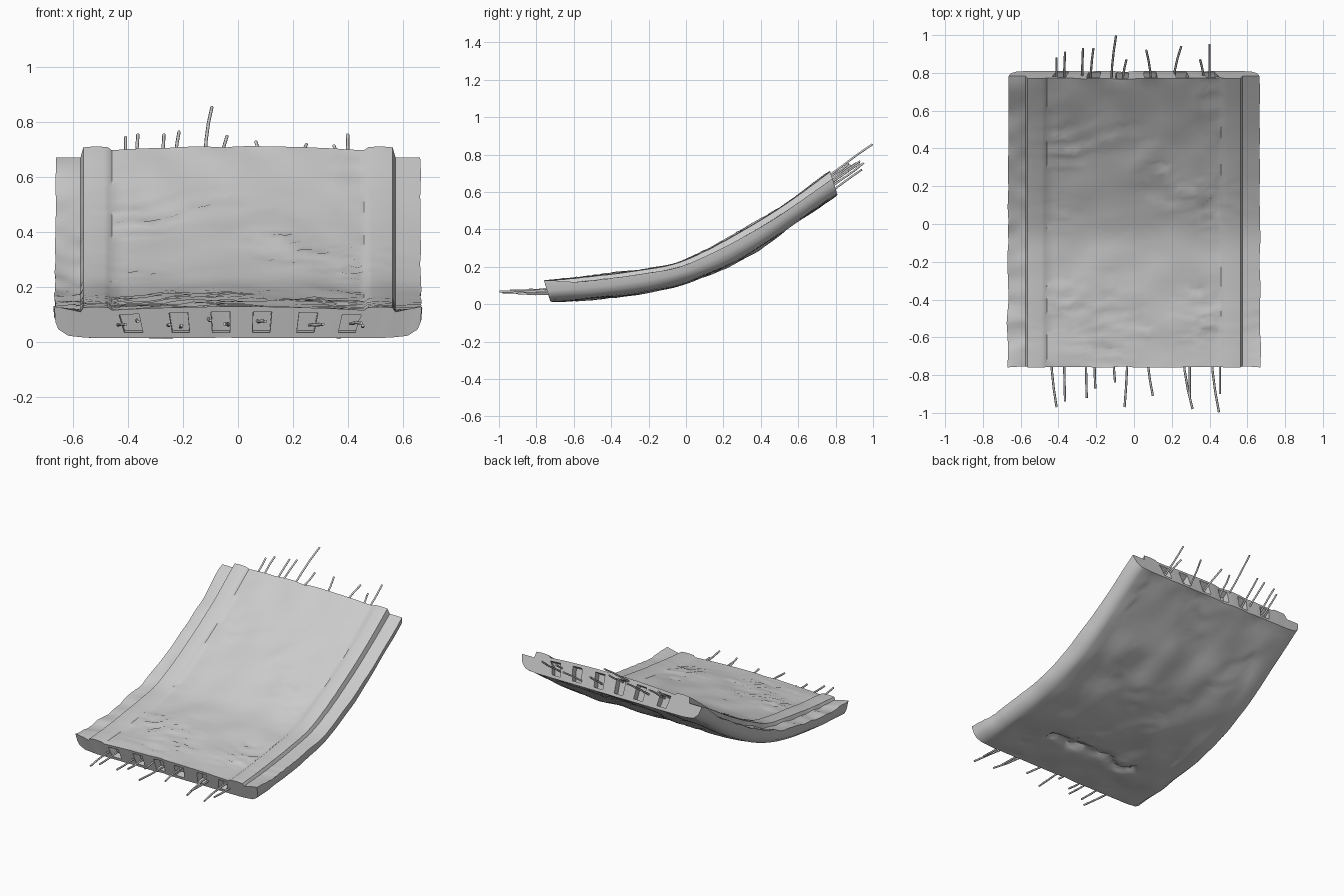
import bpy, bmesh, math, random
from mathutils import Vector, noise

if "Cube" in bpy.data.objects:
    bpy.data.objects.remove(bpy.data.objects["Cube"])

random.seed(4)

# Lengthwise profile: (bottom y, bottom z, top y, top z) from front to back
PATH = [(-.725, .014, -.76, .128), (-.56, .024, -.59, .142), (-.4, .038, -.425, .162),
        (-.2, .067, -.235, .187), (0, .116, -.05, .222), (.2, .192, .137, .308),
        (.4, .303, .33, .412), (.6, .443, .53, .537), (.81, .585, .77, .713)]
HOLES = [-.40, -.22, -.065, .09, .26, .42]
ROWS = 64


def path(t):
    """Smooth interpolation along the slab, returns bottom and top point (y, z)."""
    f = min(max(t, 0), 1) * (len(PATH) - 1)
    i = min(int(f), len(PATH) - 2)
    u = f - i
    a, b = PATH[i], PATH[i + 1]
    p = PATH[i - 1] if i else [2 * m - n for m, n in zip(a, b)]
    q = PATH[i + 2] if i + 2 < len(PATH) else [2 * n - m for m, n in zip(a, b)]
    return [.5 * (2 * a[k] + (b[k] - p[k]) * u + (2 * p[k] - 5 * a[k] + 4 * b[k] - q[k]) * u * u
                  + (3 * a[k] - p[k] - 3 * b[k] + q[k]) * u ** 3) for k in range(4)]


def point(x, t, h):
    b = path(t)
    return Vector((x, b[0] + (b[2] - b[0]) * h, b[1] + (b[3] - b[1]) * h))


def top_height(x, t):
    """Deck with a slight crown, soft curbs and lower outer ledges."""
    a = abs(x)
    if a < .466:
        return 1 - .12 * (a / .47) ** 2
    if a < .568:
        return .96 + .03 * math.sin((a - .466) / .102 * math.pi)
    ledge = .80 - .12 * max(0, t - .4) / .6
    return ledge + max(0, 1 - t * 8) * .2 * min(1, (a - .56) / .1)


def n3(x, y, s, seed):
    return noise.noise(Vector((x * s, y * s, seed)))


# Stations across the slab, including the cell edges
half = [.460, .474, .49, .52, .55, .564, .574, .60, .64, .664]
xs = sorted([-v for v in half] + half
            + [c + d for c in HOLES for d in (-.055, -.02, .02, .055) if abs(c + d) < .455]
            + [-.31, .175, .345])
xs = [x for i, x in enumerate(xs) if i == 0 or x - xs[i - 1] > .004]
n = len(xs)

# Slab: each row is one closed ring of top, sides and rounded underside
bm = bmesh.new()
rings = []
for r in range(ROWS + 1):
    t = r / ROWS
    inside = 0 < r < ROWS
    tr, br = [], []
    for x in xs:
        a = abs(x)
        h, hb, tj, tb = top_height(x, t), 0, t, t
        if inside:
            # cracked ledges on the deck, strongest near the front
            rough = max(0, 1 - abs(t - .12) / .2)
            wave = t * 20 + 2.2 * n3(x, t, 4, 3)
            ledge = (wave % 1 - .5) * max(0, n3(x, t * 1.6, 3.5, 8) + .08 + .45 * rough)
            h += (.07 * n3(x, t * 1.5, 6, 1) + .16 * ledge) * (1 if a < .46 else .3)
            h += .12 * n3(x, t, 14, 41) * (x < -.57)
            # broken underside with one long scar
            wave = t * 9 + 2 * n3(x, t, 4, 60)
            hb = .12 * n3(x, t * 1.5, 5, 21) + .16 * (wave % 1) * max(0, n3(x, t, 4, 25))
            hb += .2 * math.exp(-((t - .24 - .05 * n3(x, 0, 6, 5)) / .02) ** 2) * (a < .35)
            if a < .46:
                tj += .007 * random.uniform(-1, 1)
                tb += .007 * random.uniform(-1, 1)
        else:
            tj += .008 * n3(x, t, 9, 31)
            tb = tj
        side = .010 * n3(t, x, 9, 12) + .006 * (1 - t) if a > .6 else 0
        tr.append(bm.verts.new(point(x + math.copysign(side, x), tj, h)))
        edge = max(0, (a - .56) / .104)
        br.append(bm.verts.new(point(x * (.62 / .664), tb, hb * (1 - edge) + .07 * edge ** 2)))
    mids = []
    for s in (-1, 1):
        top_v = tr[0 if s < 0 else -1].co.x
        mids.append([bm.verts.new(point(top_v - s * d, t, h)) for d, h in ((.004, .5), (.015, .27))])
    rings.append((tr, mids[1], br, mids[0]))

for r in range(ROWS):
    loops = []
    for tr, right, br, left in rings[r:r + 2]:
        loops.append(tr + right + br[::-1] + left[::-1])
    m = len(loops[0])
    for i in range(m):
        j = (i + 1) % m
        bm.faces.new((loops[0][i], loops[0][j], loops[1][j], loops[1][i]))

# Broken ends
ends = []
for r in (0, ROWS):
    tr, right, br, left = rings[r]
    for i in range(n - 1):
        f = [br[i], br[i + 1], tr[i + 1], tr[i]]
        if i == 0:
            f += left
        if i == n - 2:
            f[2:2] = right[::-1]
        ends.append((r, (xs[i] + xs[i + 1]) / 2, bm.faces.new(f if r == 0 else f[::-1])))
bm.normal_update()

# Hollow cells pushed into both ends along the slab
for r, push in ((0, Vector((0, .05, .006))), (ROWS, Vector((0, -.035, -.025)))):
    for c in HOLES:
        faces = [f for rr, x, f in ends if rr == r and abs(x - c) < .053]
        bmesh.ops.inset_region(bm, faces=faces, thickness=.02, use_even_offset=True)
        bmesh.ops.inset_region(bm, faces=faces, thickness=.002)
        for v in {v for f in faces for v in f.verts}:
            v.co += push

me = bpy.data.meshes.new("bridge_slab")
bm.to_mesh(me)
bm.free()
slab = bpy.data.objects.new("bridge_slab", me)
bpy.context.collection.objects.link(slab)
bpy.context.view_layer.objects.active = slab
slab.select_set(True)
bpy.ops.object.shade_smooth_by_angle(angle=math.radians(40))


# Bent reinforcing bars
def rebar(name, start, tip):
    cu = bpy.data.curves.new(name, 'CURVE')
    cu.dimensions = '3D'
    cu.bevel_depth = .006
    cu.bevel_resolution = 1
    cu.use_fill_caps = True
    s = cu.splines.new('POLY')
    s.points.add(3)
    a, b = Vector(start), Vector(tip)
    for k, p in enumerate(s.points):
        u = k / 3
        q = a.lerp(b, u)
        q.x = a.x + (b.x - a.x) * u ** 1.7
        if 0 < k < 3:
            q.z += random.uniform(-.005, .005)
        p.co = (*q, 1)
    bpy.context.collection.objects.link(bpy.data.objects.new(name, cu))


# (start x, tip x, tip y)
FRONT = [(-.44, -.41, -.97), (-.37, -.365, -.94), (-.255, -.25, -.92), (-.21, -.205, -.87),
         (-.11, -.10, -.84), (-.035, -.05, -.97), (.07, .10, -.91), (.26, .31, -.98),
         (.295, .295, -.92), (.41, .45, -.997), (.455, .455, -.9)]
for x0, x1, y in FRONT:
    z = random.uniform(.05, .085)
    rebar("front_rebar", (x0, -.67, z), (x1, y, .07 + (z - .07) * .6))

# (start x, tip x, tip y, tip z)
BACK = [(-.41, -.41, .88, .745), (-.37, -.365, .91, .755), (-.275, -.27, .93, .755),
        (-.23, -.215, .93, .765), (-.12, -.095, .997, .855), (-.06, -.04, .87, .75),
        (.09, .065, .92, .73), (.21, .25, .94, .72), (.37, .35, .87, .715), (.40, .40, .95, .755)]
for x0, x1, y, z in BACK:
    rebar("back_rebar", (x0, .75, z - .72 * (y - .75)), (x1, y, z))
